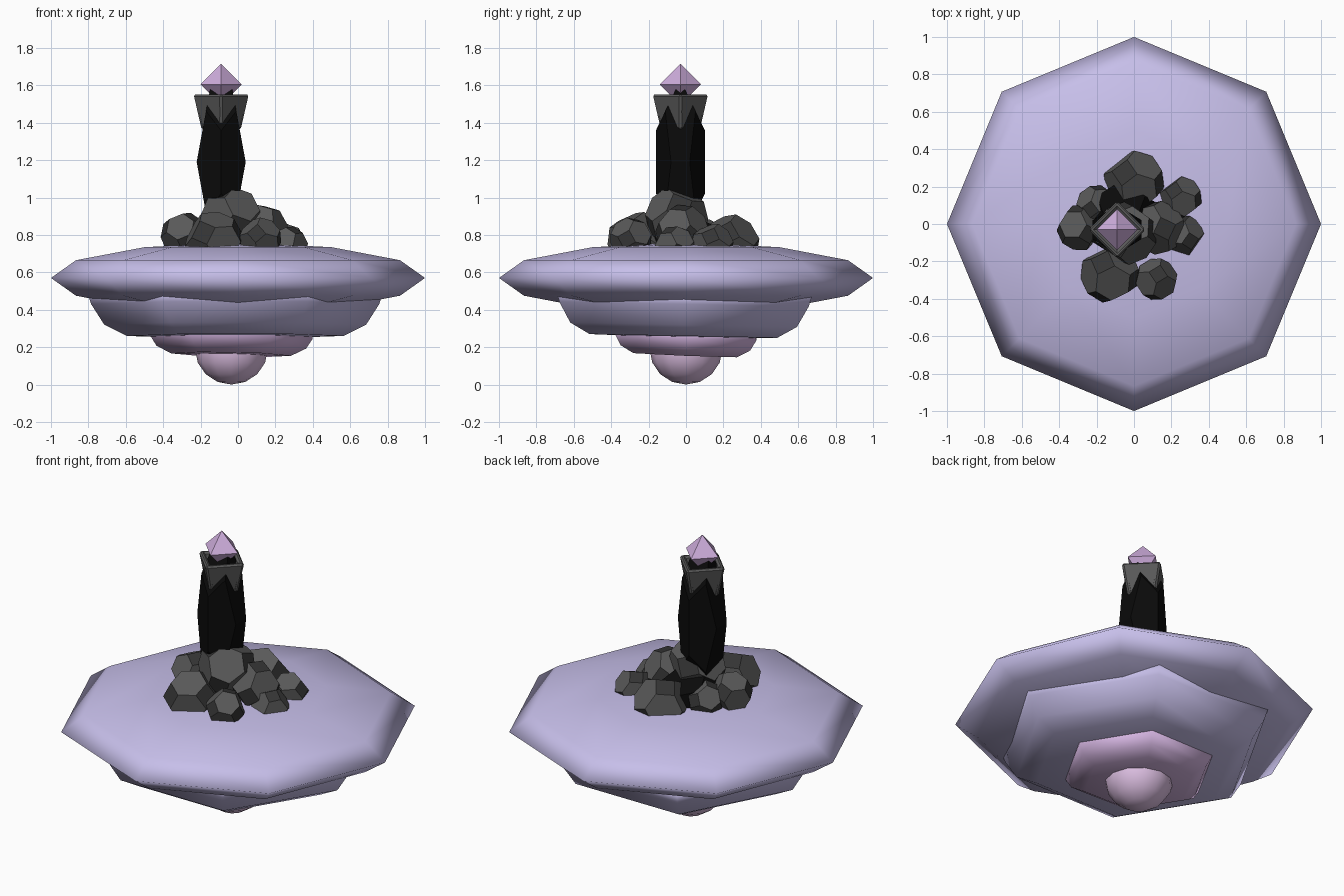
import bpy, bmesh
from math import pi, cos, sin, sqrt
from mathutils import Vector, Euler, Matrix
import random

if "Cube" in bpy.data.objects:
    bpy.data.objects.remove(bpy.data.objects["Cube"])

random.seed(4)
PHI = (1 + sqrt(5)) / 2


def mat(name, r, g, b):
    m = bpy.data.materials.new(name)
    m.diffuse_color = (r, g, b, 1)
    m.use_nodes = True
    m.node_tree.nodes["Principled BSDF"].inputs["Base Color"].default_value = m.diffuse_color
    return m


LAVENDER = mat("lavender", .57, .52, .82)
LILAC = mat("lilac", .66, .46, .75)
PINK = mat("pink", .72, .52, .76)
GEM = mat("gem", .62, .42, .72)
ROCK = mat("rock", .10, .10, .10)
ROCK_DARK = mat("rock_dark", .035, .035, .035)
BLACK = mat("black", .003, .003, .003)


def finish(name, bm, mats, loc=(0, 0, 0), rot=(0, 0, 0), smooth=False):
    bmesh.ops.recalc_face_normals(bm, faces=bm.faces[:])
    me = bpy.data.meshes.new(name)
    bm.to_mesh(me)
    bm.free()
    for m in mats:
        me.materials.append(m)
    for p in me.polygons:
        p.use_smooth = smooth
    ob = bpy.data.objects.new(name, me)
    ob.location, ob.rotation_euler = loc, rot
    bpy.context.collection.objects.link(ob)
    return ob


def lathe(name, profile, sides, m, loc=(0, 0, 0), rot=(0, 0, 0)):
    """Smooth low-sided turning; profile runs pole to pole as (radius, z)."""
    bm = bmesh.new()
    rings = []
    for r, z in profile:
        if r == 0:
            rings.append([bm.verts.new((0, 0, z))] * sides)
        else:
            rings.append([bm.verts.new((r * cos(2 * pi * i / sides), r * sin(2 * pi * i / sides), z))
                          for i in range(sides)])
    for a, b in zip(rings, rings[1:]):
        for i in range(sides):
            j = (i + 1) % sides
            bm.faces.new(list(dict.fromkeys((a[i], a[j], b[j], b[i]))))
    return finish(name, bm, [m], loc, rot, True)


def hull(points):
    bm = bmesh.new()
    for p in points:
        bm.verts.new(p)
    bmesh.ops.convex_hull(bm, input=bm.verts[:])
    bmesh.ops.dissolve_limit(bm, angle_limit=.02, verts=bm.verts[:], edges=bm.edges[:])
    return bm


S = (-1, 1)


def dodecahedron(sx, sy, sz):
    pts = [(x, y, z) for x in S for y in S for z in S]
    for a in S:
        for b in S:
            p, q = a * PHI, b / PHI
            pts += [(p, q, 0), (0, p, q), (q, 0, p)]
    return hull([(x * sx, y * sy, z * sz) for x, y, z in pts])


def rock(name, loc, r, rot):
    """Truncated octahedron with darker square faces."""
    k = r / sqrt(5)
    pts = []
    for a in S:
        for b in S:
            for p in ((0, a, 2 * b), (0, 2 * a, b)):
                pts += [p, (p[1], p[2], p[0]), (p[2], p[0], p[1])]
    bm = hull([Vector(p) * k for p in pts])
    for f in bm.faces:
        f.material_index = int(len(f.verts) == 4)
    return finish(name, bm, [ROCK, ROCK_DARK], loc, rot)


# Floating island: flattened eight-sided disc and hanging tiers
H = .19
disc = [(sin(pi * i / 6) if 0 < i < 6 else 0, H * cos(pi * i / 6)) for i in range(7)]
lathe("island_disc", disc, 8, LAVENDER, (0, 0, .57))
lathe("middle_tier", [(0, .04), (.79, .02), (.77, -.04), (.70, -.15), (.58, -.21), (0, -.22)],
      6, LAVENDER, (-.015, -.01, .47), (-.02, 0, 0))
lathe("lower_tier", [(0, .04), (.43, .03), (.435, -.01), (.40, -.065), (.32, -.105), (0, -.11)],
      6, LILAC, (-.035, 0, .265), (-.04, .02, 0))
ball = [(.195 * sin(pi * i / 8) if 0 < i < 8 else 0, .19 * cos(pi * i / 8)) for i in range(9)]
lathe("bottom_ball", ball, 12, PINK, (-.035, 0, .19))

# Rock pile round the tower foot
rocks = [(0, .23, .75, .165), (.25, .14, .75, .115), (.265, -.06, .74, .11),
         (.12, -.295, .78, .115), (-.13, -.265, .77, .16), (-.29, -.02, .80, .125),
         (-.2, .1, .78, .11), (.13, -.02, .82, .145), (-.04, -.05, .895, .17)]
for i, (x, y, z, r) in enumerate(rocks):
    rot = [random.uniform(-.5, .5) for _ in range(3)]
    rock(f"rock_{i + 1}", (x, y, z), r, rot)
finish("dark_core_rock", dodecahedron(.13, .13, .1), [BLACK], (-.07, .02, .75))

# Tower: stretched dodecahedron column
CX, CY = -.09, -.03
finish("tower_column", dodecahedron(.081, .081, .272), [BLACK], (CX, CY, 1.19))

# Cap of four flared panels
for i in range(4):
    pts = []
    for s in S:
        for d in (0, -.03):
            pts += [(.11 + d, s * .108, .09), (.078 + d, s * .08, -.095)]
    cap = finish(f"cap_panel_{i + 1}", hull(pts), [ROCK], (CX, CY, 1.46), (0, 0, pi / 4 + i * pi / 2))
    bev = cap.modifiers.new("chamfer", 'BEVEL')
    bev.width, bev.segments = .01, 1

# Crystal octahedron on top
gem = hull([Vector(v) * .11 * s for v in ((1, 0, 0), (0, 1, 0), (0, 0, 1)) for s in S])
finish("crystal", gem, [GEM], (CX, CY, 1.605))
